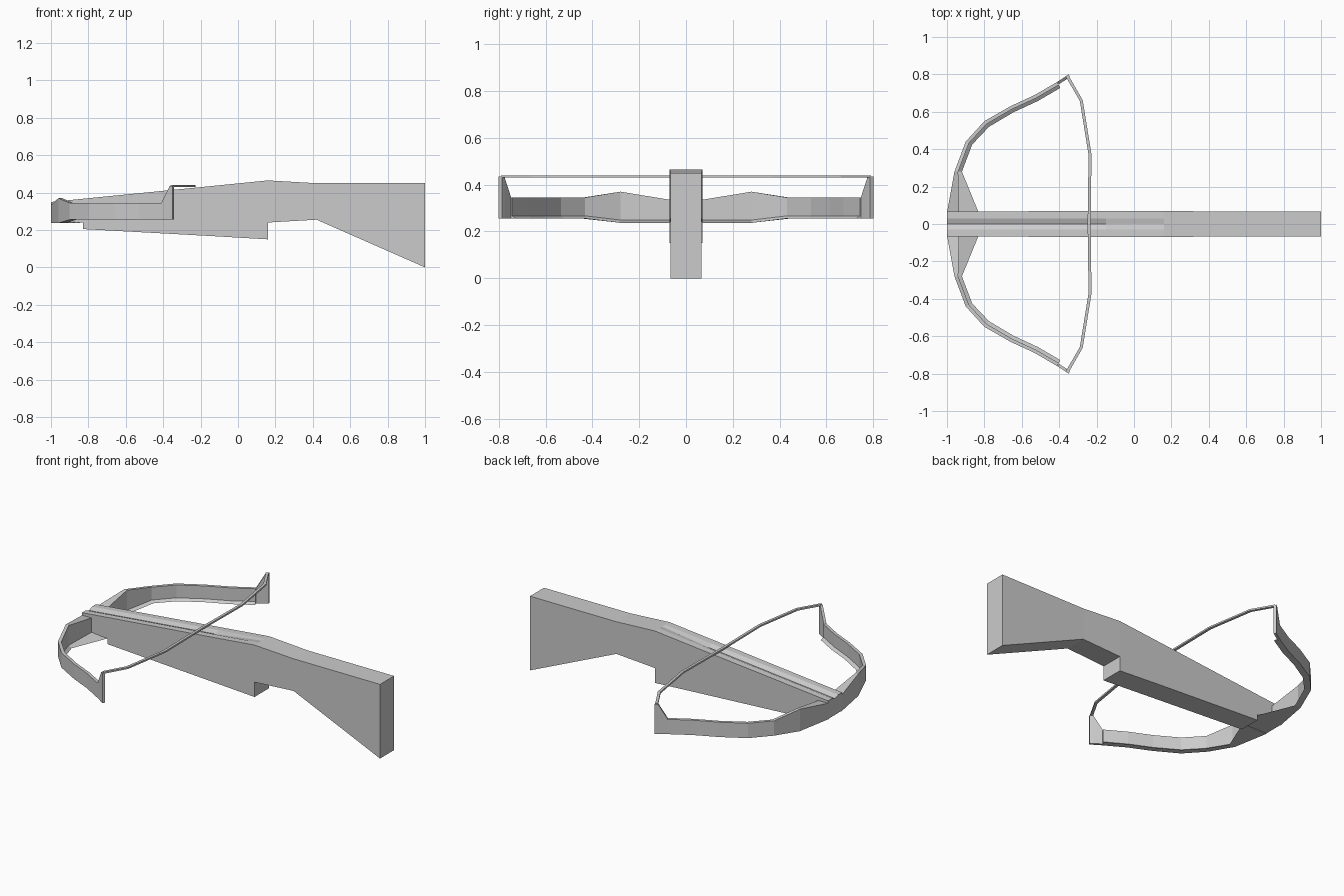
import bpy, bmesh
from mathutils import Vector

if "Cube" in bpy.data.objects:
    bpy.data.objects.remove(bpy.data.objects["Cube"])


def loft(name, rings, mirror=False):
    """Skin a list of equal-length cross-sections and cap both ends."""
    bm = bmesh.new()
    vs = [[bm.verts.new(p) for p in ring] for ring in rings]
    n = len(rings[0])
    for a, b in zip(vs, vs[1:]):
        for i in range(n):
            j = (i + 1) % n
            bm.faces.new((a[i], a[j], b[j], b[i]))
    bm.faces.new(vs[0])
    bm.faces.new(vs[-1][::-1])
    bmesh.ops.recalc_face_normals(bm, faces=bm.faces[:])
    me = bpy.data.meshes.new(name)
    bm.to_mesh(me)
    bm.free()
    ob = bpy.data.objects.new(name, me)
    bpy.context.collection.objects.link(ob)
    if mirror:
        mod = ob.modifiers.new("mirror_y", 'MIRROR')
        mod.use_axis = (False, True, False)
        mod.use_mirror_merge = False
    return ob


# Stock: x, bottom, top, half width, bolt groove depth
stations = [(-1, .24, .35, .067, .012), (-.83, .24, .367, .067, .012),
            (-.83, .205, .367, .067, .012), (-.15, .168, .434, .07, .012),
            (.16, .15, .465, .07, 0), (.16, .24, .465, .07, 0),
            (.42, .255, .45, .067, 0), (1, 0, .45, .067, 0)]
loft("stock", [[(x, -w, b), (x, w, b), (x, w, t), (x, .03, t),
                (x, 0, t - d), (x, -.03, t), (x, -w, t)]
               for x, b, t, w, d in stations])

# Bow limbs: outer xy, inner xy, bottom, top; thin wall with an inner foot
limb = [(-1, .06, -.83, .06, .237, .334), (-.96, .28, -.92, .28, .237, .37),
        (-.90, .44, -.865, .425, .255, .345), (-.80, .55, -.775, .52, .255, .345),
        (-.66, .63, -.645, .597, .255, .345), (-.53, .69, -.515, .657, .255, .345),
        (-.41, .76, -.395, .727, .255, .345)]
rings = []
for ox, oy, ix, iy, b, t in limb:
    mx, my = (ox + ix) / 2, (oy + iy) / 2
    if ox == -1:
        mx = -.935
    rings.append([(ox, oy, b), (ox, oy, t), (mx, my, t),
                  (mx, my, b + .012), (ix, iy, b)])
loft("bow_limb", rings, mirror=True)

# Upright string nocks at the limb tips: x, y, top
tip = [(-.41, .76, .345), (-.365, .789, .435), (-.35, .80, .435)]
loft("limb_tip", [[(x, y, .255), (x, y, t), (x + .008, y - .013, t),
                   (x + .008, y - .013, .255)] for x, y, t in tip], mirror=True)

# Bowstring: half path mirrored about the middle
half = [(-.355, .787), (-.282, .66), (-.235, .37), (-.24, 0)]
path = half + [(x, -y) for x, y in half[-2::-1]]
rings = []
for i, (x, y) in enumerate(path):
    a = Vector(path[max(i - 1, 0)])
    c = Vector(path[min(i + 1, len(path) - 1)])
    d = (c - a).normalized() * .008
    nx, ny = -d.y, d.x
    rings.append([(x + nx, y + ny, .43), (x - nx, y - ny, .43),
                  (x - nx, y - ny, .44), (x + nx, y + ny, .44)])
loft("bowstring", rings)
